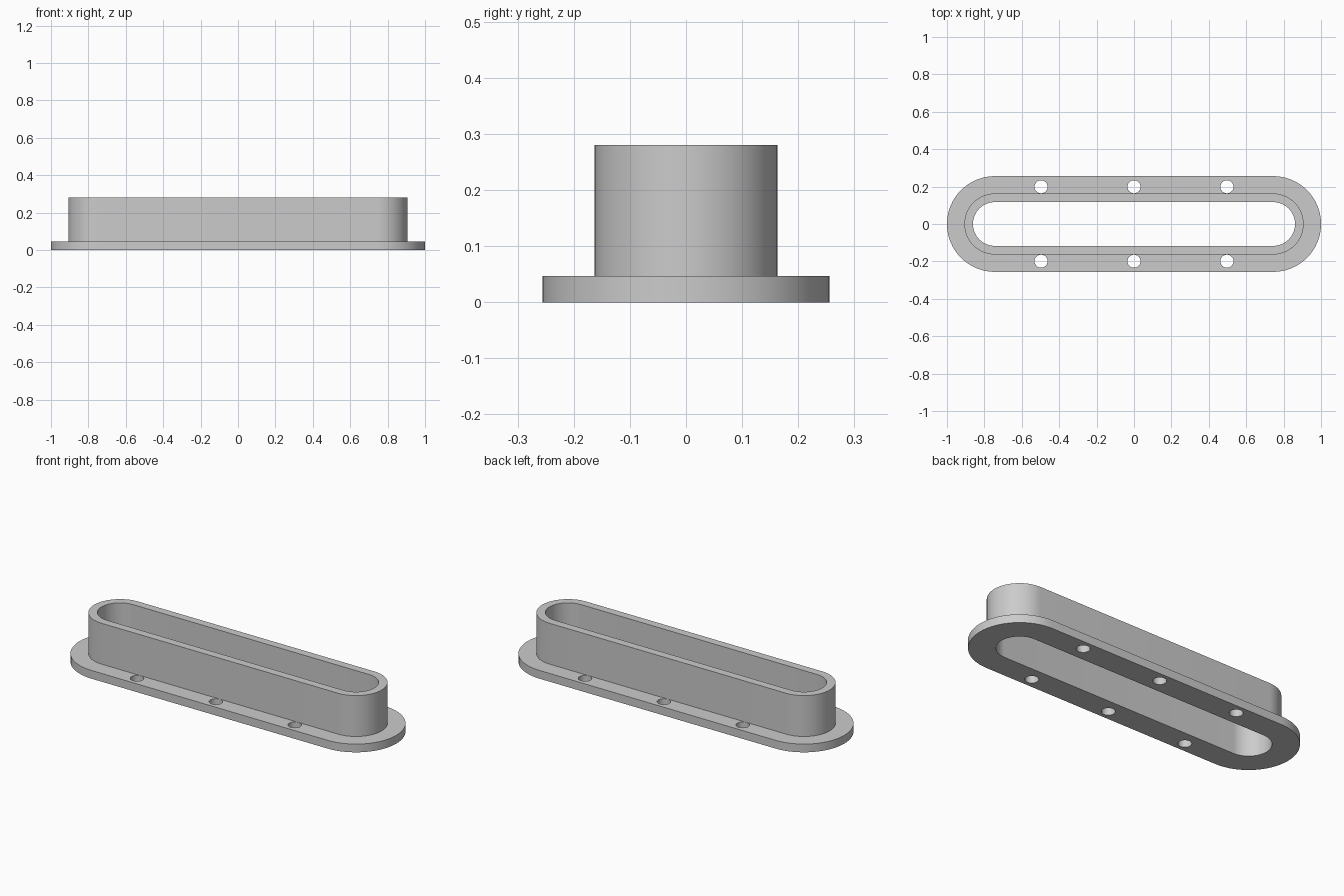
import bpy, bmesh, math

cube = bpy.data.objects.get("Cube")
if cube:
    bpy.data.objects.remove(cube, do_unlink=True)

HALF_STRAIGHT = 0.744   # distance of the end-arc centres from the middle
ARC_STEPS = 32

grey = bpy.data.materials.new("plain grey")
grey.use_nodes = True
colour = (0.6, 0.6, 0.6, 1)
grey.diffuse_color = colour
grey.node_tree.nodes["Principled BSDF"].inputs["Base Color"].default_value = colour


def slot_loop(bm, radius, z):
    """Ring of vertices around a round-ended slot outline."""
    ring = []
    for side in (1, -1):
        for i in range(ARC_STEPS + 1):
            a = math.pi * (i / ARC_STEPS - 0.5)
            ring.append(bm.verts.new((side * (HALF_STRAIGHT + radius * math.cos(a)),
                                      side * radius * math.sin(a), z)))
    return ring


def make_object(name, bm):
    bmesh.ops.recalc_face_normals(bm, faces=bm.faces)
    mesh = bpy.data.meshes.new(name)
    bm.to_mesh(mesh)
    bm.free()
    mesh.materials.append(grey)
    obj = bpy.data.objects.new(name, mesh)
    bpy.context.collection.objects.link(obj)
    return obj


# Flange and sleeve: one closed section carried around the slot outline
section = [(0.117, 0), (0.256, 0), (0.256, 0.047),
           (0.163, 0.047), (0.163, 0.28), (0.117, 0.28)]
bm = bmesh.new()
loops = [slot_loop(bm, r, z) for r, z in section]
for k, low in enumerate(loops):
    high = loops[(k + 1) % len(loops)]
    for i in range(len(low)):
        j = (i + 1) % len(low)
        bm.faces.new((low[i], low[j], high[j], high[i]))
body = make_object("flanged_sleeve", bm)

# Screw holes through both long sides of the flange
bm = bmesh.new()
for x in (-0.497, 0, 0.497):
    for y in (-0.199, 0.199):
        made = bmesh.ops.create_cone(bm, cap_ends=True, segments=32,
                                     radius1=0.035, radius2=0.035, depth=0.2)
        bmesh.ops.translate(bm, verts=made["verts"], vec=(x, y, 0))
cutter = make_object("screw_hole_cutter", bm)
cutter.hide_render = True

bpy.ops.object.select_all(action="DESELECT")
body.select_set(True)
bpy.context.view_layer.objects.active = body
cut = body.modifiers.new("screw_holes", "BOOLEAN")
cut.operation = "DIFFERENCE"
cut.solver = "EXACT"
cut.object = cutter
bpy.ops.object.modifier_apply(modifier=cut.name)
bpy.data.objects.remove(cutter, do_unlink=True)

bpy.ops.object.shade_smooth_by_angle(angle=math.radians(30))
